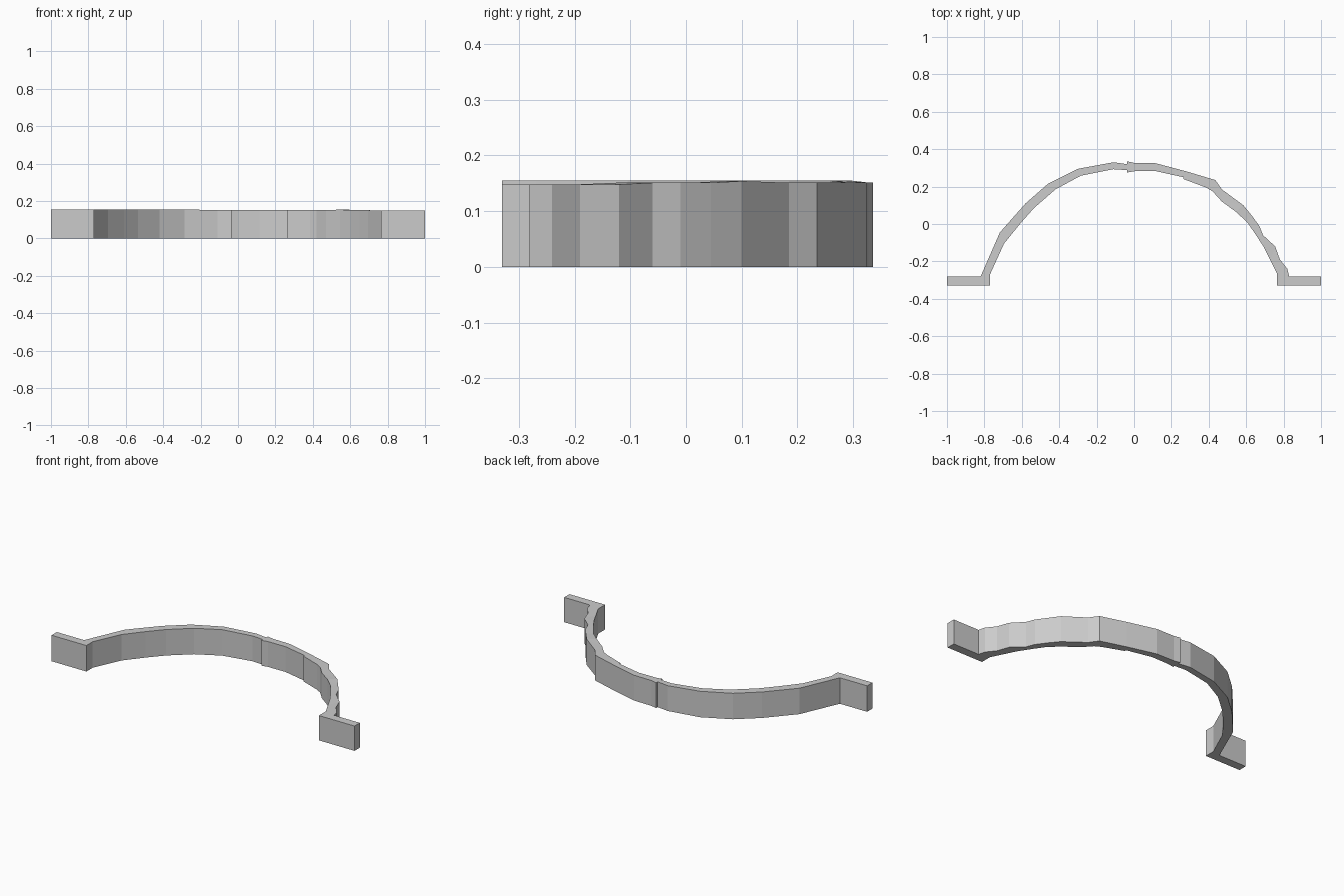
import bpy, bmesh


def top_height(x):
    # The top edge steps down very slightly from the left foot to the right foot
    if x < -0.25:
        return 0.155
    if 0.54 < x < 0.6:
        return 0.154
    return 0.151 if x < 0.7 else 0.148


def extruded(name, outline):
    """Solid from a plan outline, standing on z = 0."""
    bm = bmesh.new()
    low = [bm.verts.new((x, y, 0)) for x, y in outline]
    high = [bm.verts.new((x, y, top_height(x))) for x, y in outline]
    n = len(outline)
    caps = [bm.faces.new(low[::-1]), bm.faces.new(high)]
    for i in range(n):
        j = (i + 1) % n
        bm.faces.new((low[i], low[j], high[j], high[i]))
    bmesh.ops.triangulate(bm, faces=caps)
    bmesh.ops.recalc_face_normals(bm, faces=bm.faces)
    mesh = bpy.data.meshes.new(name)
    bm.to_mesh(mesh)
    bm.free()
    obj = bpy.data.objects.new(name, mesh)
    bpy.context.collection.objects.link(obj)
    return obj


# Left half of the arch with its foot: outer edge then inner edge
left_outer = [(-1, -0.33), (-1, -0.28), (-0.82, -0.28), (-0.717, -0.045),
              (-0.58, 0.11), (-0.46, 0.215), (-0.30, 0.295), (-0.11, 0.33),
              (-0.037, 0.32)]
left_inner = [(-0.77, -0.33), (-0.77, -0.27), (-0.695, -0.105), (-0.61, 0.0),
              (-0.535, 0.085), (-0.42, 0.185), (-0.285, 0.258),
              (-0.11, 0.293), (-0.037, 0.288)]
extruded("left_strap", left_outer + left_inner[::-1])

# Right half, more irregular, with a blunt joint at the crown
right_outer = [(-0.037, 0.335), (0, 0.327), (0.115, 0.325), (0.285, 0.28),
               (0.435, 0.235), (0.47, 0.185), (0.585, 0.10), (0.63, 0.045),
               (0.67, -0.01), (0.69, -0.06), (0.755, -0.12), (0.78, -0.19),
               (0.82, -0.24), (0.83, -0.28), (1, -0.28), (1, -0.33)]
right_inner = [(-0.037, 0.275), (0, 0.282), (0.115, 0.283), (0.265, 0.25),
               (0.265, 0.24), (0.385, 0.195), (0.42, 0.175), (0.47, 0.12),
               (0.545, 0.065), (0.605, 0.01), (0.65, -0.055),
               (0.695, -0.125), (0.73, -0.195), (0.765, -0.265),
               (0.765, -0.33)]
extruded("right_strap", right_outer + right_inner[::-1])
